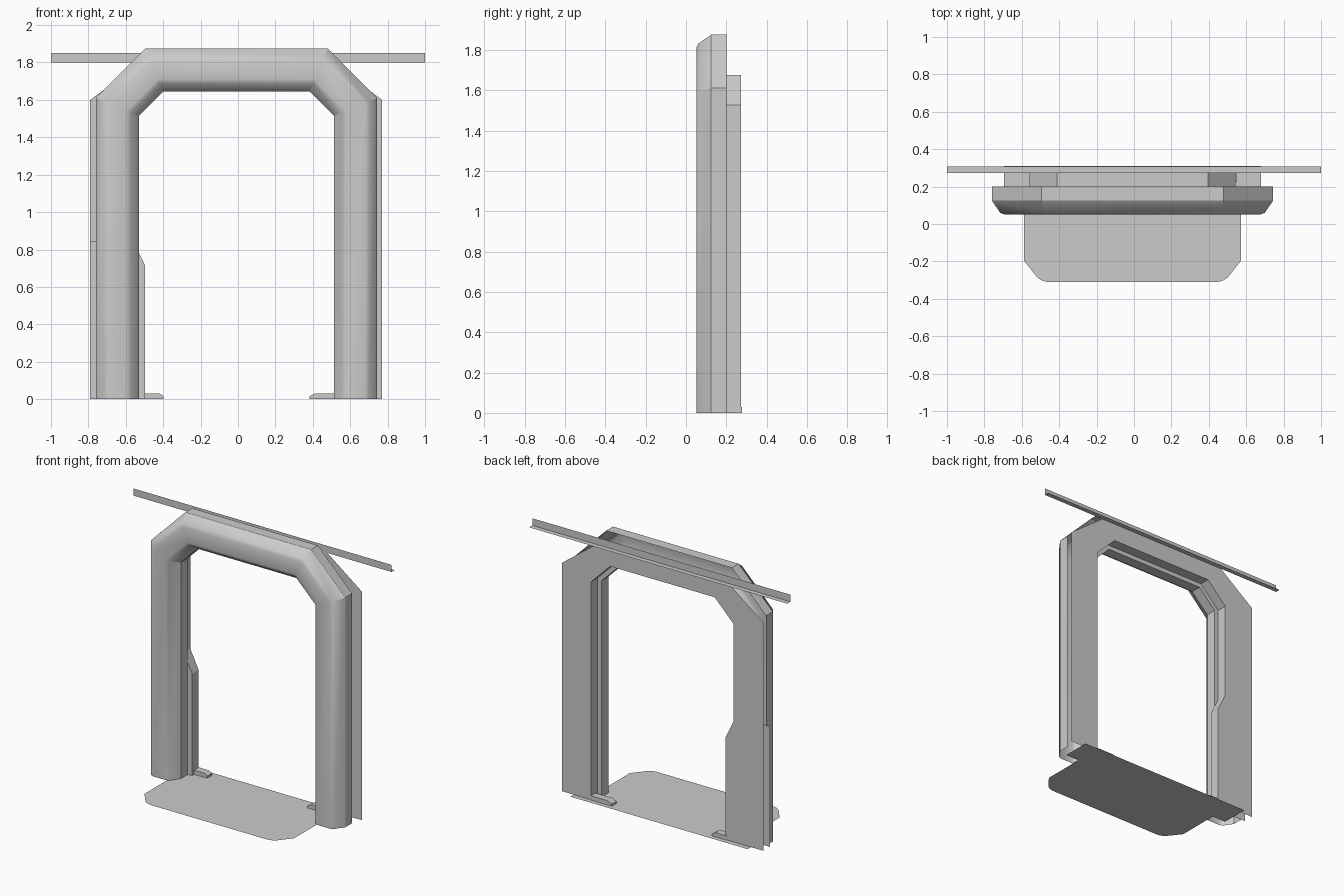
import bpy, bmesh

if "Cube" in bpy.data.objects:
    bpy.data.objects.remove(bpy.data.objects["Cube"])

CX = -0.008          # the doorway sits slightly left of centre
BACK = 0.273         # y of the rear wall plane


def make(name, verts, faces, smooth=None, recalc=True):
    me = bpy.data.meshes.new(name)
    me.from_pydata(verts, [], faces)
    bm = bmesh.new()
    bm.from_mesh(me)
    if recalc:
        bmesh.ops.recalc_face_normals(bm, faces=bm.faces)
    bm.to_mesh(me)
    bm.free()
    ob = bpy.data.objects.new(name, me)
    bpy.context.collection.objects.link(ob)
    if smooth:
        bpy.ops.object.select_all(action='DESELECT')
        ob.select_set(True)
        bpy.context.view_layer.objects.active = ob
        bpy.ops.object.shade_smooth_by_angle(angle=smooth)
    return ob


def arch(d):
    """Six-point arch path (x, z), inset by d with mitred 45 degree corners."""
    k = 0.4142 * d
    half = [(0.752 - d, 0), (0.752 - d, 1.61 - k), (0.487 - k, 1.875 - d)]
    return [(CX - x, z) for x, z in half] + [(CX + x, z) for x, z in half[::-1]]


def sweep(name, profile, smooth=None):
    """Sweep an (inset, y) profile along the arch."""
    verts = [(x, y, z) for d, y in profile for x, z in arch(d)]
    faces = [(i * 6 + j, i * 6 + j + 1, i * 6 + j + 7, i * 6 + j + 6)
             for i in range(len(profile) - 1) for j in range(5)]
    return make(name, verts, faces, smooth)


def extrude_xz(name, outline, y0, y1, caps=True):
    """Solid from an (x, z) outline between two y values."""
    n = len(outline)
    verts = [(x, y, z) for y in (y0, y1) for x, z in outline]
    faces = [(i, (i + 1) % n, n + (i + 1) % n, n + i) for i in range(n)]
    if caps:
        faces += [tuple(range(n)), tuple(range(n, 2 * n))]
    return make(name, verts, faces)


# Rounded front moulding, open at the feet and back
sweep("door_frame", [(0, 0.2), (0, 0.125), (0.045, 0.06), (0.065, 0.052),
                     (0.165, 0.052), (0.185, 0.06), (0.23, 0.125), (0.23, 0.2)], 0.594)

# Stepped lining behind the moulding
sweep("door_lining", [(0.23, 0.2), (0.2, 0.2), (0.2, BACK)])

# Rear wall plate, with a wider lower part on the left leg
inner = arch(0.2)
xl = inner[0][0]
wall = ([(-0.79, 0), (-0.79, 1.6), (-0.51, 1.81), (0.49, 1.81), (0.77, 1.6), (0.77, 0)]
        + inner[:0:-1] + [(xl, 0.845), (-0.497, 0.715), (-0.497, 0)])
make("rear_wall", [(x, BACK, z) for x, z in wall], [tuple(range(len(wall)))], recalc=False)

# Lower left panel: front sheet and inner return
panel = [(-0.79, 0), (-0.79, 0.845), (xl, 0.845), (-0.497, 0.715), (-0.497, 0)]
make("left_panel",
     [(x, 0.201, z) for x, z in panel] + [(x, BACK, z) for x, z in panel[2:]],
     [(0, 1, 2, 3, 4), (2, 3, 6, 5), (3, 4, 7, 6)])

# Small foot blocks at the threshold
extrude_xz("left_foot", [(-0.51, 0), (-0.51, 0.03), (-0.42, 0.03), (-0.397, 0.015), (-0.397, 0)],
           0.225, 0.277)
extrude_xz("right_foot", [(0.55, 0), (0.55, 0.03), (0.41, 0.03), (0.382, 0.015), (0.382, 0)],
           0.225, 0.277)

# Angle strip over the door: upright sheet and bottom flange
make("ceiling_strip",
     [(x, y, z) for y, z in ((BACK, 1.85), (BACK, 1.8), (0.308, 1.8)) for x in (-1, 1)],
     [(0, 1, 3, 2), (2, 3, 5, 4)])

# Floor mat with clipped front corners and wider rear tabs
half = [(0.687, 0.31), (0.687, 0.11), (0.581, 0.11), (0.581, -0.195),
        (0.51, -0.285), (0.485, -0.302), (0.455, -0.31)]
mat = [(CX - x, y, 0) for x, y in half] + [(CX + x, y, 0) for x, y in half[::-1]]
make("floor_mat", mat, [tuple(range(len(mat)))], recalc=False)
